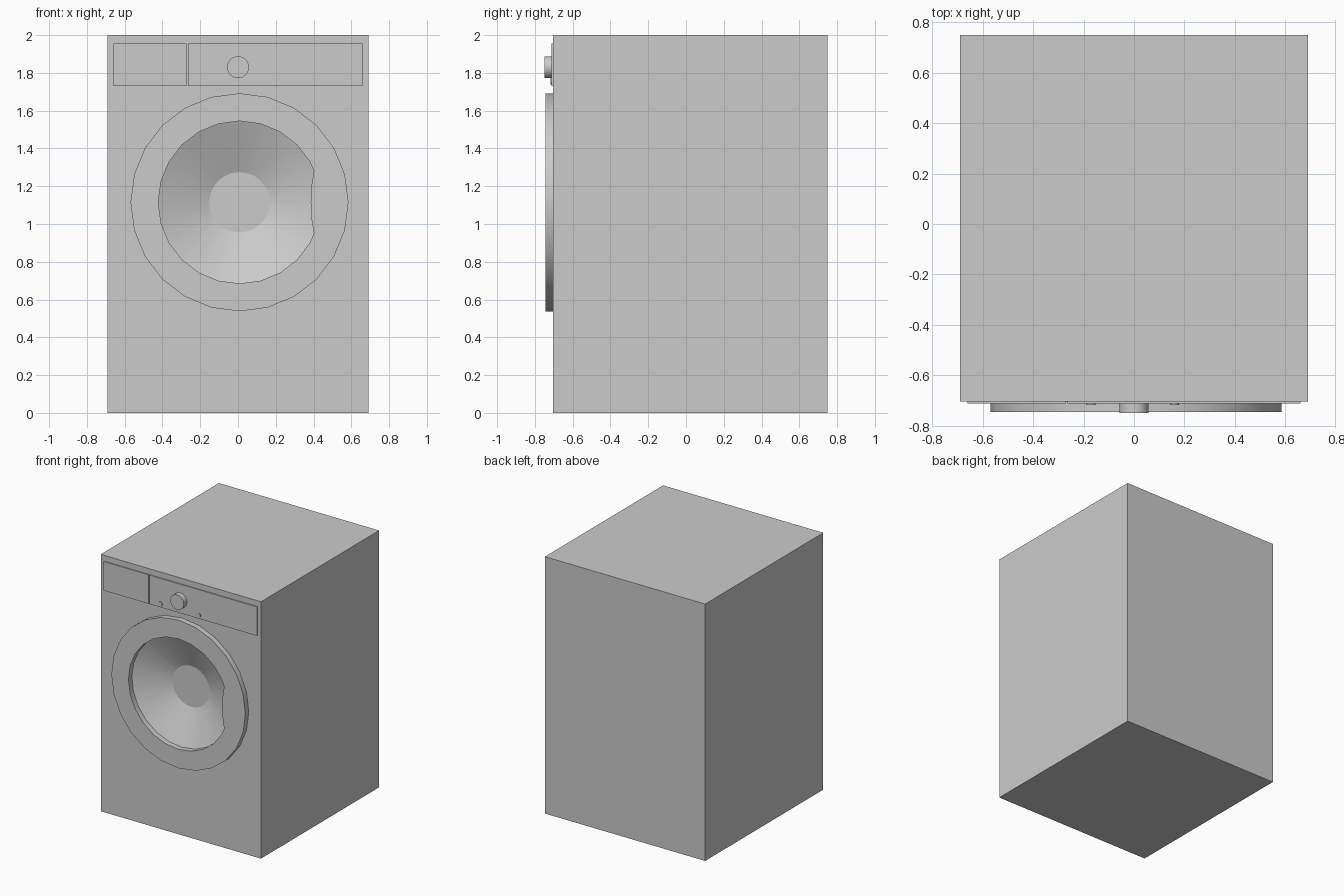
import bpy, bmesh, math

if "Cube" in bpy.data.objects:
    bpy.data.objects.remove(bpy.data.objects["Cube"])

FRONT = -0.703            # y of the cabinet's front face
DOOR = (0.008, 1.115)     # x, z of the door centre
SIDES = 24


def finish(name, bm, angle=None):
    bmesh.ops.recalc_face_normals(bm, faces=bm.faces)
    me = bpy.data.meshes.new(name)
    bm.to_mesh(me)
    bm.free()
    ob = bpy.data.objects.new(name, me)
    bpy.context.collection.objects.link(ob)
    if angle:
        smooth(ob, angle)
    return ob


def smooth(ob, angle):
    bpy.ops.object.select_all(action='DESELECT')
    ob.select_set(True)
    bpy.context.view_layer.objects.active = ob
    bpy.ops.object.shade_smooth_by_angle(angle=math.radians(angle))


def box(name, x0, x1, y0, y1, z0, z1):
    bm = bmesh.new()
    bmesh.ops.create_cube(bm, size=1)
    for v in bm.verts:
        v.co = ((x0 + x1) / 2 + v.co.x * (x1 - x0),
                (y0 + y1) / 2 + v.co.y * (y1 - y0),
                (z0 + z1) / 2 + v.co.z * (z1 - z0))
    return finish(name, bm)


def lathe(name, centre, profile, sides, closed=False, angle=None):
    """Spin (radius, y) points about a front-to-back axis; open profiles get end caps."""
    bm = bmesh.new()
    rings = []
    for r, y in profile:
        turns = [2 * math.pi * i / sides for i in range(sides)]
        rings.append([bm.verts.new((centre[0] + r * math.sin(a), y,
                                    centre[1] + r * math.cos(a))) for a in turns])
    pairs = list(zip(rings, rings[1:]))
    if closed:
        pairs.append((rings[-1], rings[0]))
    else:
        bm.faces.new(rings[0])
        bm.faces.new(rings[-1])
    for a, b in pairs:
        for i in range(sides):
            j = (i + 1) % sides
            bm.faces.new((a[i], a[j], b[j], b[i]))
    return finish(name, bm, angle)


# Cabinet with the conical door glass sunk into its front
cabinet = box("cabinet", -0.69, 0.69, FRONT, 0.75, 0, 2)
slope = (0.43 - 0.16) / 0.115
cutter = lathe("bowl_cutter", DOOR,
               [(0.43 + 0.1 * slope, FRONT - 0.1), (0.16, FRONT + 0.115)], SIDES)
mod = cabinet.modifiers.new("bowl", 'BOOLEAN')
mod.operation = 'DIFFERENCE'
mod.solver = 'EXACT'
mod.object = cutter
bpy.context.view_layer.objects.active = cabinet
bpy.ops.object.modifier_apply(modifier="bowl")
bpy.data.objects.remove(cutter)
smooth(cabinet, 18)

# Door ring
lathe("door_ring", DOOR, [(0.577, FRONT), (0.577, -0.745), (0.43, -0.745), (0.43, FRONT)],
      SIDES, closed=True, angle=30)

# Door handle: crescent filling the right edge of the door opening
outline = [(0.405, 1.30), (0.39, 1.21), (0.385, 1.115), (0.39, 1.02), (0.405, 0.93)]
for deg in (-22.5, -15, 0, 15, 22.5):
    a = math.radians(deg)
    outline.append((DOOR[0] + 0.43 * math.cos(a), DOOR[1] + 0.43 * math.sin(a)))
bm = bmesh.new()
face = bm.faces.new([bm.verts.new((x, -0.744, z)) for x, z in outline])
new = bmesh.ops.extrude_face_region(bm, geom=[face])["geom"]
bmesh.ops.translate(bm, vec=(0, -0.744 * -1 + FRONT, 0),
                    verts=[g for g in new if isinstance(g, bmesh.types.BMVert)])
finish("door_handle", bm)

# Detergent drawer and control panel
box("detergent_drawer", -0.66, -0.272, -0.711, FRONT, 1.73, 1.955)
box("control_panel", -0.264, 0.66, -0.711, FRONT, 1.73, 1.955)

# Programme dial and two small buttons
lathe("dial", (0, 1.83), [(0.058, -0.711), (0.058, -0.75)], 32, angle=30)
for side, x in (("left", -0.17), ("right", 0.16)):
    lathe(side + "_button", (x, 1.757), [(0.018, -0.711), (0.018, -0.718)], 16, angle=30)
